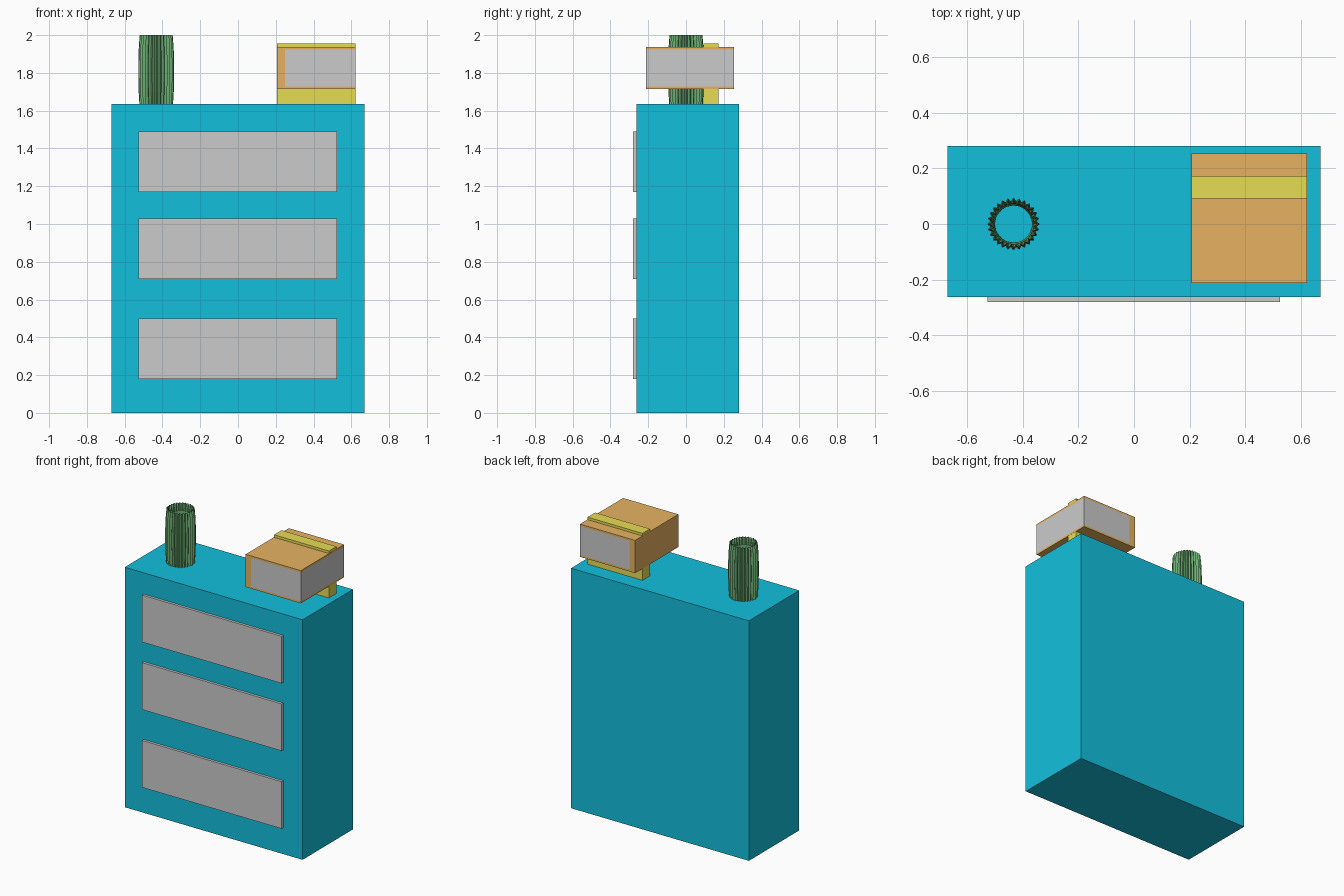
import bpy, bmesh, math

if "Cube" in bpy.data.objects:
    bpy.data.objects.remove(bpy.data.objects["Cube"])


def material(name, rgb):
    m = bpy.data.materials.new(name)
    m.diffuse_color = (*rgb, 1)
    m.use_nodes = True
    m.node_tree.nodes["Principled BSDF"].inputs["Base Color"].default_value = m.diffuse_color
    return m


teal = material("teal", (0.006, 0.53, 0.72))
tan = material("tan", (0.80, 0.45, 0.12))
yellow = material("yellow", (0.80, 0.72, 0.09))
green = material("green", (0.15, 0.42, 0.17))


def finish(name, bm, mat=None):
    mesh = bpy.data.meshes.new(name)
    bm.to_mesh(mesh)
    bm.free()
    obj = bpy.data.objects.new(name, mesh)
    bpy.context.collection.objects.link(obj)
    if mat:
        mesh.materials.append(mat)
    return obj


def box(name, xs, ys, zs, mat=None):
    bm = bmesh.new()
    bmesh.ops.create_cube(bm, size=1)
    for v in bm.verts:
        v.co = [r[0] if c < 0 else r[1] for c, r in zip(v.co, (xs, ys, zs))]
    return finish(name, bm, mat)


# Cabinet with three drawer fronts
TOP = 1.635
box("cabinet", (-0.67, 0.67), (-0.262, 0.28), (0, TOP), teal)
for i, z in enumerate((0.18, 0.71, 1.17)):
    box(f"drawer_front_{i + 1}", (-0.527, 0.525), (-0.28, -0.255), (z, z + 0.32))

# Closed book: C-shaped cover extruded along y, spine on the left
X0, X1, Y0, Y1, Z0, Z1 = 0.206, 0.622, -0.212, 0.253, 1.715, 1.938
SPINE, COVER = 0.042, 0.013
profile = [(X0, Z0), (X1, Z0), (X1, Z0 + COVER), (X0 + SPINE, Z0 + COVER),
           (X0 + SPINE, Z1 - COVER), (X1, Z1 - COVER), (X1, Z1), (X0, Z1)]
bm = bmesh.new()
face = bm.faces.new([bm.verts.new((x, Y0, z)) for x, z in profile])
ext = bmesh.ops.extrude_face_region(bm, geom=[face])["geom"]
bmesh.ops.translate(bm, vec=(0, Y1 - Y0, 0),
                    verts=[g for g in ext if isinstance(g, bmesh.types.BMVert)])
bmesh.ops.recalc_face_normals(bm, faces=bm.faces)
finish("book_cover", bm, tan)
box("book_pages", (X0 + SPINE, X1), (Y0, Y1), (Z0 + COVER, Z1 - COVER))

# Yellow block running through the book and carrying it
box("book_support", (X0 + 0.001, X1 - 0.001), (0.092, 0.173), (TOP, 1.955), yellow)

# Fluted open vase: zigzag barrel outside, smooth flared wall inside
RIDGES, CX = 28, -0.433
outer = [(0.089, TOP), (0.093, 1.70), (0.095, 1.78), (0.095, 1.86),
         (0.092, 1.94), (0.087, 2.0)]
inner = [(0.072, 1.95), (0.067, 1.82), (0.066, TOP)]
bm = bmesh.new()
rings = []
for k, (r, z) in enumerate(outer + inner):
    depth = 0.012 if k < len(outer) else 0
    ring = []
    for i in range(RIDGES * 2):
        a = math.pi * i / RIDGES
        rad = r - depth * (i % 2)
        ring.append(bm.verts.new((CX + rad * math.cos(a), rad * math.sin(a), z)))
    rings.append(ring)
for lo, hi in zip(rings, rings[1:]):
    for i in range(RIDGES * 2):
        j = (i + 1) % (RIDGES * 2)
        bm.faces.new((lo[i], lo[j], hi[j], hi[i]))
finish("fluted_vase", bm, green)
